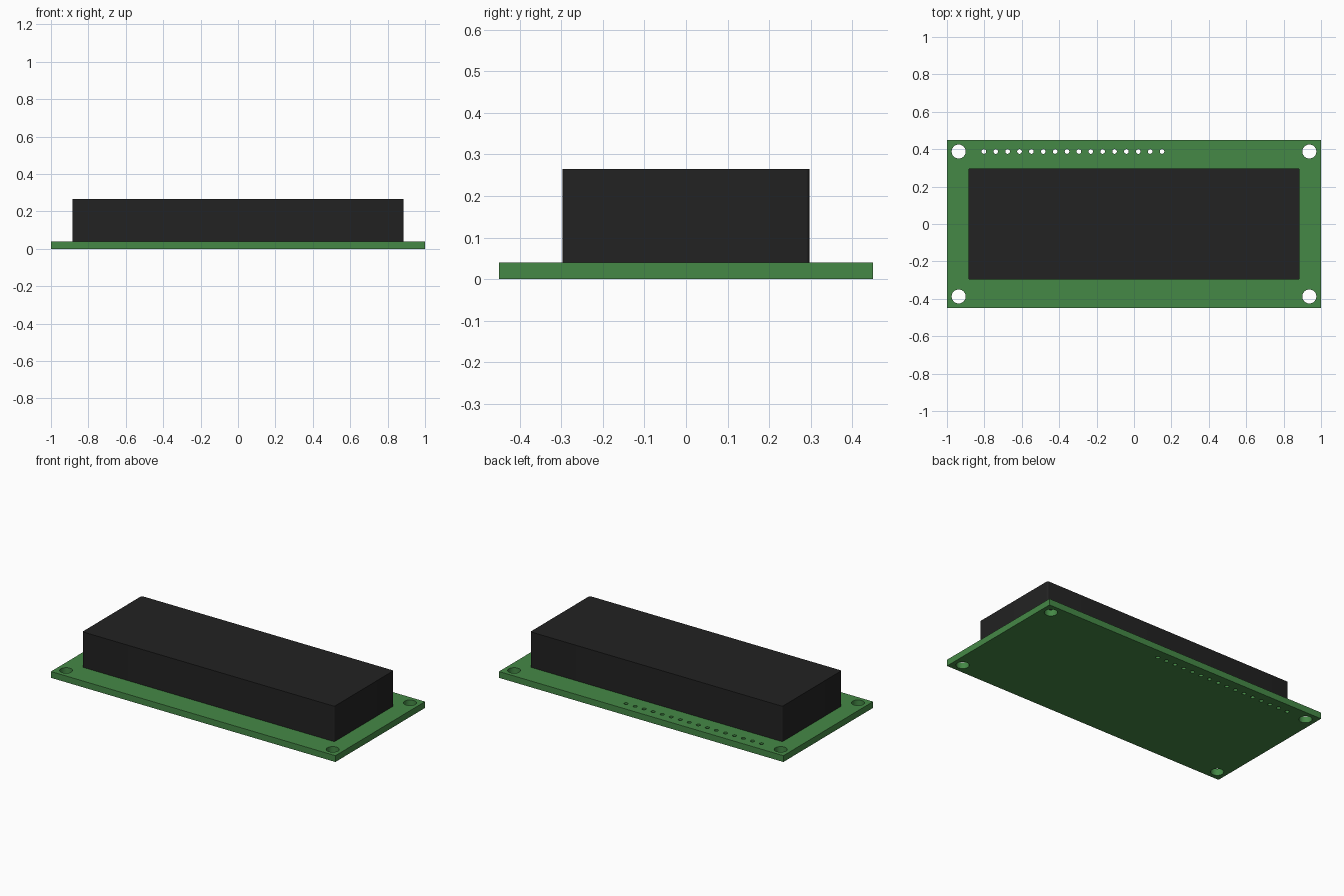
import bpy, bmesh, math

cube = bpy.data.objects.get("Cube")
if cube:
    bpy.data.objects.remove(cube, do_unlink=True)


def material(name, rgb):
    m = bpy.data.materials.new(name)
    m.use_nodes = True
    m.diffuse_color = (*rgb, 1)
    bsdf = next(n for n in m.node_tree.nodes if n.type == 'BSDF_PRINCIPLED')
    bsdf.inputs["Base Color"].default_value = (*rgb, 1)
    return m


def circle(x, y, r, n):
    return [(x + r * math.cos(2 * math.pi * i / n),
             y + r * math.sin(2 * math.pi * i / n)) for i in range(n)]


def rectangle(hx, hy, r=0.0, steps=5):
    """Rectangle outline, with corners rounded to radius r."""
    if r == 0:
        return [(hx, hy), (-hx, hy), (-hx, -hy), (hx, -hy)]
    pts = []
    for k, (sx, sy) in enumerate([(1, 1), (-1, 1), (-1, -1), (1, -1)]):
        for i in range(steps + 1):
            a = math.pi / 2 * (k + i / steps)
            pts.append((sx * (hx - r) + r * math.cos(a),
                        sy * (hy - r) + r * math.sin(a)))
    return pts


def slab(name, loops, z0, z1, mat):
    """Extrude an outline, with any holes, from z0 to z1."""
    curve = bpy.data.curves.new(name, 'CURVE')
    curve.dimensions = '2D'
    curve.fill_mode = 'BOTH'
    curve.extrude = (z1 - z0) / 2
    for loop in loops:
        s = curve.splines.new('POLY')
        s.points.add(len(loop) - 1)
        for p, (x, y) in zip(s.points, loop):
            p.co = (x, y, 0, 1)
        s.use_cyclic_u = True
    ob = bpy.data.objects.new(name, curve)
    bpy.context.collection.objects.link(ob)
    bpy.ops.object.select_all(action='DESELECT')
    ob.select_set(True)
    bpy.context.view_layer.objects.active = ob
    bpy.ops.object.convert(target='MESH')
    ob = bpy.context.object
    # Weld caps to walls and lift to height
    bm = bmesh.new()
    bm.from_mesh(ob.data)
    bmesh.ops.remove_doubles(bm, verts=bm.verts, dist=1e-5)
    bmesh.ops.recalc_face_normals(bm, faces=bm.faces)
    bmesh.ops.translate(bm, verts=bm.verts, vec=(0, 0, (z0 + z1) / 2))
    bm.to_mesh(ob.data)
    bm.free()
    ob.data.materials.clear()
    ob.data.materials.append(mat)
    bpy.ops.object.shade_smooth_by_angle(angle=math.radians(30))
    return ob


green = material("board green", (0.0595, 0.25, 0.0615))
black = material("housing black", (0.016, 0.016, 0.016))

# Circuit board with four mounting holes and a row of sixteen pin holes
mounts = [circle(sx * 0.9375, sy * 0.3875, 0.0375, 32) for sx in (-1, 1) for sy in (-1, 1)]
pins = [circle(-0.8025 + 0.0635 * i, 0.3875, 0.0125, 16) for i in range(16)]
slab("circuit_board", [rectangle(1.0, 0.45)] + mounts + pins, 0, 0.04, green)

# Display housing with slightly rounded upright corners
slab("display_housing", [rectangle(0.886, 0.2975, 0.01)], 0.04, 0.265, black)
